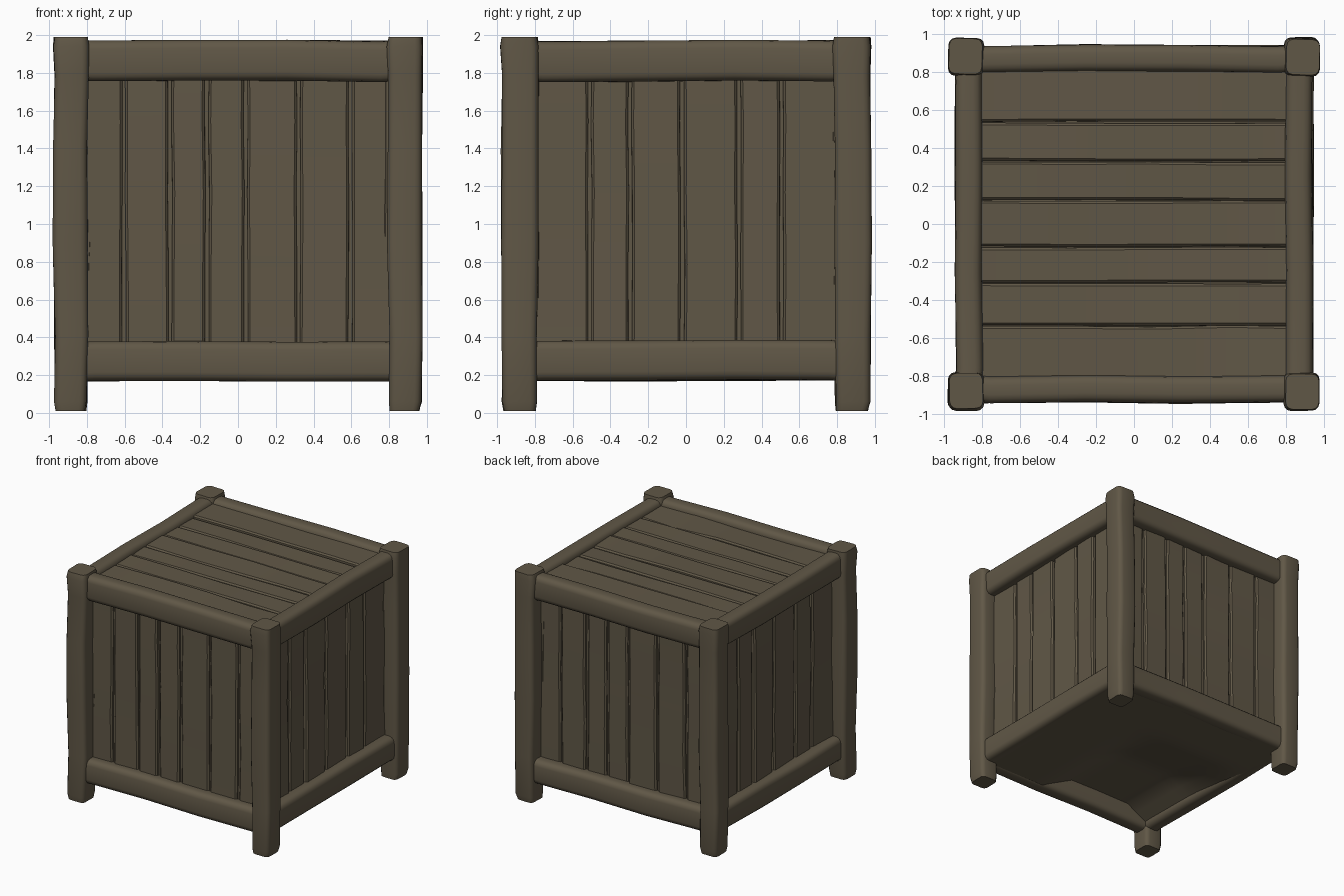
import bpy, bmesh, math, random
from mathutils import Vector

random.seed(4)
old = bpy.data.objects.get("Cube")
if old:
    bpy.data.objects.remove(old, do_unlink=True)

# Single weathered wood colour
wood = bpy.data.materials.new("weathered_wood")
COLOUR = (0.118, 0.096, 0.062, 1)
wood.diffuse_color = COLOUR
wood.use_nodes = True
wood.node_tree.nodes["Principled BSDF"].inputs["Base Color"].default_value = COLOUR


def finish(name, bm, angle=40):
    bmesh.ops.recalc_face_normals(bm, faces=bm.faces)
    mesh = bpy.data.meshes.new(name)
    bm.to_mesh(mesh)
    bm.free()
    mesh.materials.append(wood)
    obj = bpy.data.objects.new(name, mesh)
    bpy.context.collection.objects.link(obj)
    bpy.ops.object.select_all(action='DESELECT')
    obj.select_set(True)
    bpy.context.view_layer.objects.active = obj
    bpy.ops.object.shade_smooth_by_angle(angle=math.radians(angle))
    return obj


def section(half_u, half_v, radius, steps):
    """Rounded rectangle outline."""
    points = []
    for k, (su, sv) in enumerate([(1, 1), (-1, 1), (-1, -1), (1, -1)]):
        for s in range(steps + 1):
            a = (k + s / steps) * math.pi / 2
            points.append((su * (half_u - radius) + radius * math.cos(a),
                           sv * (half_v - radius) + radius * math.sin(a)))
    return points


def beam(name, axis, low, high, radius, wobble, steps=3, stations=None, lean=0.0):
    """Hewn beam filling a box, swept along one axis with uneven stations."""
    low, high = Vector(low), Vector(high)
    mid, half = (low + high) / 2, (high - low) / 2
    u, v = (axis + 1) % 3, (axis + 2) % 3
    outline = section(half[u], half[v], radius, steps)
    stations = stations or [(0, 1), (0.06, 1), (0.35, 1), (0.65, 1), (0.94, 1), (1, 1)]
    bm = bmesh.new()
    rings = []
    for t, scale in stations:
        du, dv = (random.uniform(-wobble, wobble) for _ in range(2))
        twist = random.uniform(-lean, lean)
        ring = []
        for pu, pv in outline:
            co = Vector()
            co[axis] = low[axis] + t * (high[axis] - low[axis])
            co[u] = mid[u] + pu * scale + du - twist * pv
            co[v] = mid[v] + pv * scale + dv + twist * pu
            ring.append(bm.verts.new(co))
        rings.append(ring)
    n = len(outline)
    for a, b in zip(rings, rings[1:]):
        for i in range(n):
            bm.faces.new((a[i], a[(i + 1) % n], b[(i + 1) % n], b[i]))
    bm.faces.new(rings[0])
    bm.faces.new(rings[-1])
    return finish(name, bm)


# Corner posts with chamfered feet and slightly flared heads
post_stations = [(0, 0.86), (0.025, 0.95), (0.2, 0.97), (0.45, 1.03),
                 (0.7, 1), (0.9, 1), (0.975, 1.05), (1, 0.97)]
for sx, xname in ((-1, "right"), (1, "left")):
    for sy, yname in ((-1, "front"), (1, "back")):
        x, y = sx * 0.885, sy * 0.88
        beam(f"{yname}_{xname}_post", 2, (x - 0.09, y - 0.096, 0.01),
             (x + 0.09, y + 0.096, 1.99), 0.038, 0.005, stations=post_stations, lean=0.03)

# Horizontal rails on all four sides
for level, z0, z1 in (("bottom", 0.17, 0.38), ("top", 1.755, 1.97)):
    for s, a, b in ((-1, "front", "right"), (1, "back", "left")):
        near, far = sorted((s * 0.8, s * 0.94))
        beam(f"{a}_{level}_rail", 0, (-0.86, near, z0), (0.86, far, z1),
             0.045, 0.005, lean=0.04)
        beam(f"{b}_{level}_rail", 1, (near, -0.86, z0), (far, 0.86, z1),
             0.045, 0.006, lean=0.05)

# Planks: seams across each panel, swept along the panel's length
front_seams = [-0.86, -0.605, -0.36, -0.165, 0.04, 0.32, 0.595, 0.86]
side_seams = [-0.86, -0.51, -0.295, -0.02, 0.28, 0.505, 0.86]
top_seams = [-0.86, -0.535, -0.31, -0.12, 0.125, 0.33, 0.535, 0.86]
plank_stations = [(0, 1), (0.3, 1), (0.55, 1), (0.8, 1), (1, 1)]


def planks(panel, seams, axis, gap, box):
    for i, (a, b) in enumerate(zip(seams, seams[1:])):
        low, high = box(a + gap, b - gap, random.uniform(-0.008, 0.008))
        beam(f"{panel}_plank_{i + 1}", axis, low, high, 0.012, 0.003,
             steps=1, stations=plank_stations, lean=0.05)


for s, a, b in ((-1, "front", "right"), (1, "back", "left")):
    def front_box(p, q, d):
        n, f = sorted((s * 0.77, s * (0.855 + d)))
        return (p, n, 0.33), (q, f, 1.85)

    def side_box(p, q, d):
        n, f = sorted((s * 0.77, s * (0.855 + d)))
        return (n, p, 0.33), (f, q, 1.85)

    planks(a, [-s * c for c in front_seams][::-s], 2, 0.01, front_box)
    planks(b, [s * c for c in side_seams][::s], 2, 0.01, side_box)

planks("top", top_seams, 0, 0.003, lambda p, q, d: ((-0.85, p, 1.82), (0.85, q, 1.93 + d)))

# Inner body behind the plank gaps
bm = bmesh.new()
bmesh.ops.create_cube(bm, size=1)
for vert in bm.verts:
    vert.co = (vert.co.x * 1.66, vert.co.y * 1.66, 1.13 + vert.co.z * 1.52)
finish("inner_body", bm)


# Floor flush with the bottom rails, pushed in towards the front right
def ramp(value):
    return min(1, max(0, value))


bm = bmesh.new()
bmesh.ops.create_grid(bm, x_segments=18, y_segments=18, size=1)
for vert in bm.verts:
    x, y = vert.co.x * 0.9, 0.04 + vert.co.y * 0.86
    dent = ramp((0.3 - x) / 0.3) * ramp((x + 0.9) / 0.3) * ramp((0.4 - y) / 0.6)
    vert.co = (x, y, 0.172 + 0.15 * dent)
finish("floor", bm)
